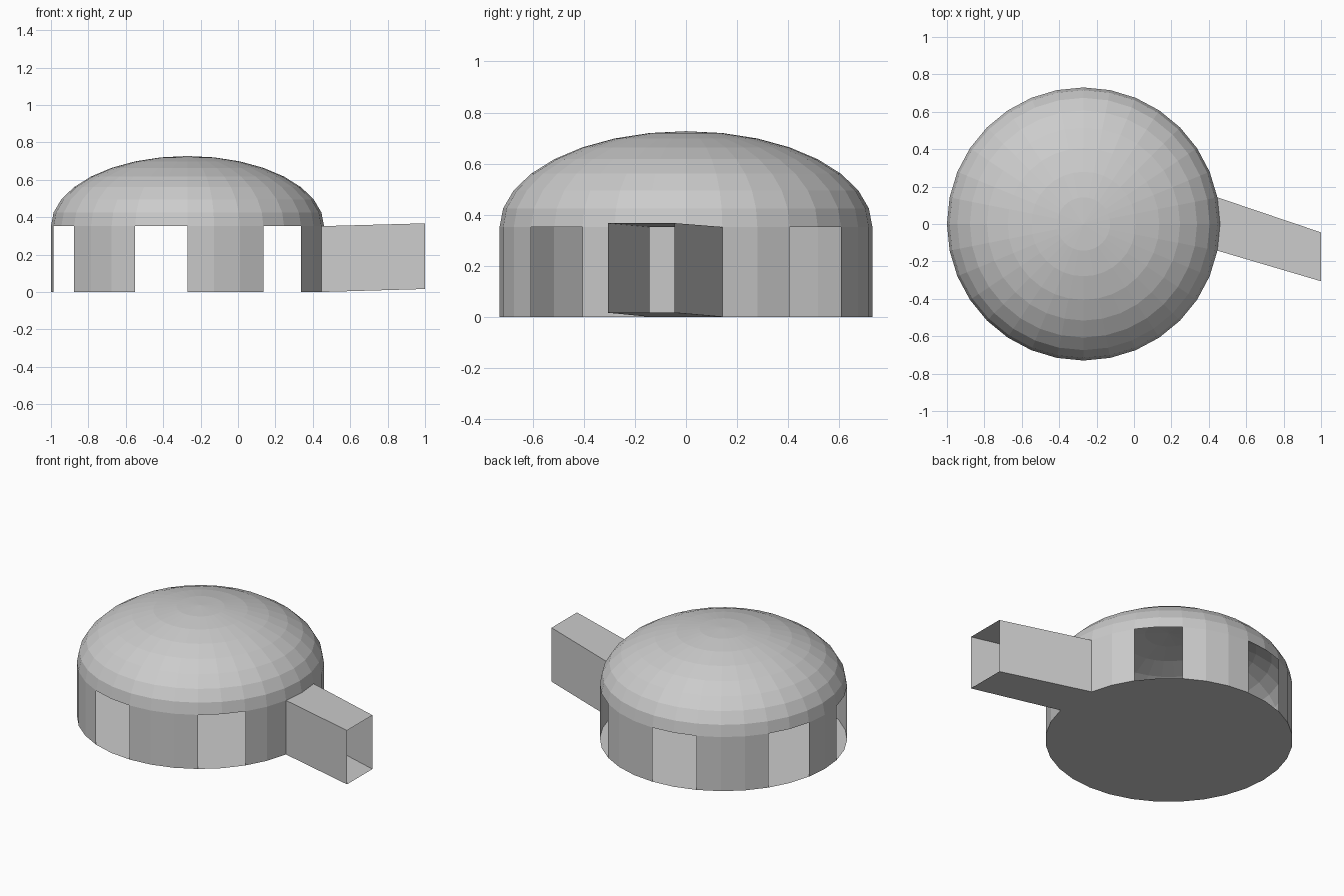
import bpy
from math import sin, cos, pi

if "Cube" in bpy.data.objects:
    bpy.data.objects.remove(bpy.data.objects["Cube"])

SEGMENTS = 32
STEP = 2 * pi / SEGMENTS
CX, R = -0.27, 0.73
WALL_H, DOME_H = 0.352, 0.375


def ring_point(i, r, z):
    return (CX + r * cos(i * STEP), r * sin(i * STEP), z)


def add_part(name, verts, faces):
    mesh = bpy.data.meshes.new(name)
    mesh.from_pydata(verts, [], faces)
    mesh.update()
    obj = bpy.data.objects.new(name, mesh)
    bpy.context.collection.objects.link(obj)
    return obj


# Floor disc, facing down
add_part("floor", [ring_point(i, R, 0) for i in range(SEGMENTS)],
         [list(reversed(range(SEGMENTS)))])

# Curved wall panels with openings between them (start and end segment)
spans = [(1, 3), (5, 8), (10, 13), (15, 17), (19, 22), (24, 27), (29, 31)]
for n, (a, b) in enumerate(spans):
    verts, faces = [], []
    for i in range(a, b + 1):
        verts += [ring_point(i, R, 0), ring_point(i, R, WALL_H)]
    for k in range(b - a):
        faces.append((2 * k, 2 * k + 2, 2 * k + 3, 2 * k + 1))
    add_part(f"wall_panel_{n + 1}", verts, faces)

# Flattened open dome
RINGS = 8
verts, faces = [], []
for j in range(RINGS):
    t = j / RINGS * pi / 2
    verts += [ring_point(i, R * cos(t), WALL_H + DOME_H * sin(t))
              for i in range(SEGMENTS)]
top = len(verts)
verts.append((CX, 0, WALL_H + DOME_H))
for j in range(RINGS):
    for i in range(SEGMENTS):
        a, b = j * SEGMENTS + i, j * SEGMENTS + (i + 1) % SEGMENTS
        if j < RINGS - 1:
            faces.append((a, b, b + SEGMENTS, a + SEGMENTS))
        else:
            faces.append((a, b, top))
add_part("dome", verts, faces)

# Skewed entrance corridor, open at both ends
nx, ny, _ = ring_point(1, R, 0)


def section(x, y0, y1, z0, z1):
    return [(x, y0, z0), (x, y1, z0), (x, y1, z1), (x, y0, z1)]


near = section(nx, -ny, ny, 0, WALL_H)
far = section(1.0, -0.306, -0.045, 0.016, 0.367)
add_part("entrance_corridor", near + far,
         [(k, k + 4, (k + 1) % 4 + 4, (k + 1) % 4)[::-1] for k in range(4)])
